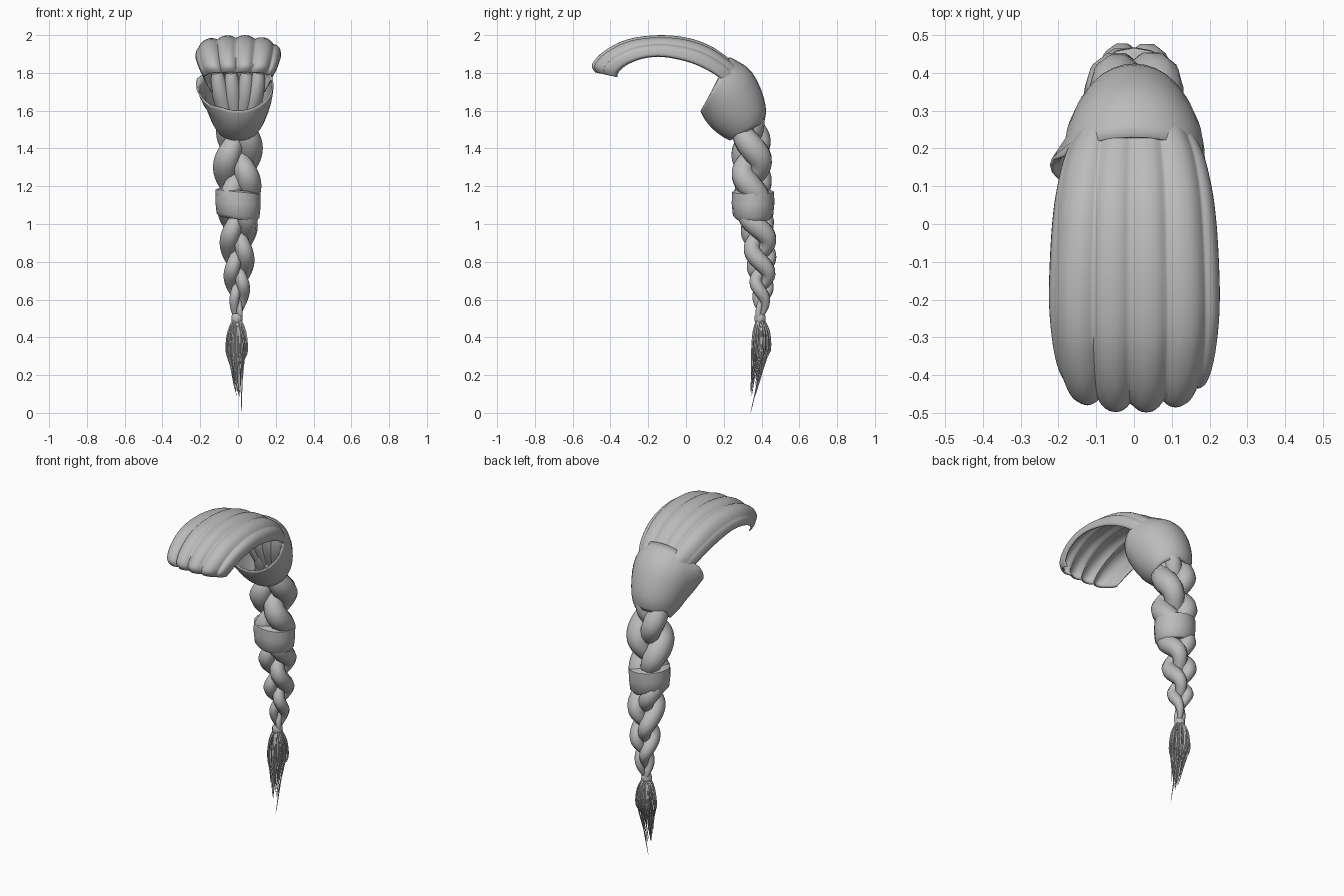
import bpy, bmesh, math, random
from math import sin, cos, pi
from mathutils import Vector

random.seed(4)
cube = bpy.data.objects.get("Cube")
if cube:
    bpy.data.objects.remove(cube)

grey = bpy.data.materials.new("plain_grey")
grey.use_nodes = True
colour = (0.5, 0.5, 0.5, 1)
grey.diffuse_color = colour
grey.node_tree.nodes["Principled BSDF"].inputs["Base Color"].default_value = colour


def spline(keys, t):
    """Smooth interpolation through rows of numbers, t from 0 to 1."""
    n = len(keys) - 1
    i = min(int(t * n), n - 1)
    f = t * n - i
    a, b, c, d = (keys[max(0, min(n, j))] for j in (i - 1, i, i + 1, i + 2))
    return [q + f * ((r - p) / 2 + f * (p - 2.5 * q + 2 * r - s / 2
            + f * (-p + 3 * q - 3 * r + s) / 2)) for p, q, r, s in zip(a, b, c, d)]


def loft(name, rows, closed=True, caps=False, thickness=0.0, angle=45):
    """Skin a list of point rows into one smooth object."""
    bm = bmesh.new()
    grid = [[bm.verts.new(p) for p in row] for row in rows]
    n = len(grid[0])
    for lower, upper in zip(grid, grid[1:]):
        for i in range(n if closed else n - 1):
            j = (i + 1) % n
            bm.faces.new((lower[i], lower[j], upper[j], upper[i]))
    if caps:
        bm.faces.new(grid[0])
        bm.faces.new(grid[-1])
    bmesh.ops.recalc_face_normals(bm, faces=bm.faces)
    mesh = bpy.data.meshes.new(name)
    bm.to_mesh(mesh)
    bm.free()
    mesh.materials.append(grey)
    obj = bpy.data.objects.new(name, mesh)
    bpy.context.collection.objects.link(obj)
    if thickness:
        mod = obj.modifiers.new("thickness", 'SOLIDIFY')
        mod.thickness = thickness
        mod.offset = 0
    bpy.ops.object.select_all(action='DESELECT')
    obj.select_set(True)
    bpy.context.view_layer.objects.active = obj
    bpy.ops.object.shade_smooth_by_angle(angle=math.radians(angle))


def tube(name, path, radii, sides=8):
    """Sweep a tapering round section along a path."""
    rows = []
    for i, p in enumerate(path):
        d = (path[min(i + 1, len(path) - 1)] - path[max(i - 1, 0)]).normalized()
        across = Vector((0, 1, 0)).cross(d).normalized()
        out = d.cross(across)
        rows.append([p + radii[i] * (cos(a) * across + sin(a) * out)
                     for a in (2 * pi * k / sides for k in range(sides))])
    loft(name, rows, caps=True, angle=60)


# Ribbed crown: rows of top y, top z, edge y, edge z, half width
crown_keys = [
    (-.48, 1.805, -.37, 1.78, .178), (-.495, 1.845, -.36, 1.81, .198),
    (-.43, 1.915, -.31, 1.85, .214), (-.31, 1.975, -.22, 1.882, .224),
    (-.15, 1.997, -.12, 1.888, .223), (0, 1.985, 0, 1.865, .216),
    (.12, 1.945, .09, 1.83, .204), (.22, 1.88, .18, 1.775, .18),
    (.31, 1.81, .24, 1.7, .14)]
rows = []
for s in range(33):
    ty, tz, ey, ez, width = spline(crown_keys, s / 32)
    depth = .22 - .13 * s / 32
    row = []
    for k in range(73):
        a = (k / 36 - 1) * pi / 2
        x = math.copysign(abs(sin(a)) ** .9, a)
        drop = 1 - max(cos(a), 0) ** .6
        groove = (1 - abs(cos(pi * (x * 2.2 + .6)))) ** 1.3 * (1 - .6 * drop)
        f = drop + depth * groove
        row.append((x * width * (1 - .04 * groove), ty + (ey - ty) * f, tz + (ez - tz) * f))
    rows.append(row)
loft("ribbed_crown", rows, closed=False, thickness=.006, angle=70)


# Wide wrap at the nape: rows of back y, back z, front y, front z, half width
def wrap_ring(key, sides=28):
    by, bz, fy, fz, width = key
    ring = []
    for k in range(sides):
        a = 2 * pi * k / sides
        c = (1 + cos(a)) / 2
        ring.append(Vector((width * sin(a), fy + (by - fy) * c, fz + (bz - fz) * c)))
    return ring


wrap_keys = [(.23, 1.88, .08, 1.6, .184), (.33, 1.82, .1, 1.56, .18),
             (.39, 1.72, .14, 1.51, .16), (.42, 1.61, .19, 1.47, .13),
             (.41, 1.54, .235, 1.445, .1)]
rows = [wrap_ring(spline(wrap_keys, s / 10)) for s in range(11)]
# Pulled-out fold at the right front of the wrap
for i, row in enumerate(rows[:5]):
    for p in row:
        if p.x < -.1 and p.y < .18:
            p.x -= .035 * (1 - i / 5)
loft("nape_wrap", rows, thickness=.008)

# Hair gathered from under the crown into the braid
for i, x in enumerate((-.11, -.035, .045, .11)):
    keys = [(x, .24, 1.8), (x * .85, .26, 1.7), (x * .5, .31, 1.57), (x * .3, .34, 1.45)]
    path = [Vector(spline(keys, t / 10)) for t in range(11)]
    tube(f"gathered_lock_{i + 1}", path, [.03 + .018 * sin(pi * t / 10) for t in range(11)])

# Three-strand braid: rows of height, centre y, half width, half depth
braid_keys = [(1.66, .32, .07, .045), (1.46, .345, .112, .085), (1.28, .348, .117, .095),
              (1.1, .358, .1, .085), (.94, .385, .09, .092), (.78, .398, .075, .08),
              (.64, .403, .056, .058), (.5, .395, .022, .022)]
for strand in range(3):
    path, radii = [], []
    for k in range(81):
        t = k / 80
        z, y, w, d = spline(braid_keys, t)
        phase = 2 * pi * (t * 1.85 + .1 * t * t + strand / 3 - .01)
        swell = 1 + .14 * cos(2 * phase)
        path.append(Vector((w * .52 * cos(phase), y + d * .5 * sin(2 * phase), z)))
        radii.append(w * .53 * swell)
    tube(f"braid_strand_{strand + 1}", path, radii, sides=10)


# Tilted cuff round the middle of the braid
def cuff_ring(z, grow):
    return [Vector((.118 * grow * cos(a), .355 + .111 * grow * sin(a),
                    z - .012 * cos(a))) for a in (2 * pi * k / 16 for k in range(16))]


cuff_keys = ((1.18, .82), (1.17, 1), (1.11, 1.02), (1.045, .96), (1.025, .8))
loft("braid_cuff", [cuff_ring(z, grow) for z, grow in cuff_keys], caps=True)

# Small tie above the tassel
tie_keys = ((.525, .02), (.515, .029), (.49, .03), (.475, .022))
loft("tassel_tie", [[Vector((r * cos(a) - .005, .392 + r * sin(a), z))
                     for a in (2 * pi * k / 12 for k in range(12))]
                    for z, r in tie_keys], caps=True)

# Fine tassel strands, bulging out then drawn to a point
for i in range(40):
    a = i * 2.4
    spread = math.sqrt(random.uniform(.3, 1.1))
    end = 0 if i == 0 else random.uniform(.08, .26)
    ox, oy = .057 * spread * cos(a), .057 * spread * sin(a)
    tip = .15 + end * 1.8
    keys = [(ox * .25 - .005, .392 + oy * .25, .5), (ox * .8 - .005, .397 + oy * .85, .43),
            (ox - .005, .395 + oy, .33), (ox * .65 - .004, .378 + oy * .65, (.33 + end) / 2),
            (.018 if i == 0 else ox * tip, .342 + end * .14 + oy * tip, end)]
    path = [Vector(spline(keys, t / 12)) for t in range(13)]
    tube(f"tassel_strand_{i + 1}", path,
         [.0064 * (1 - t / 12) ** .6 + .0006 for t in range(13)], sides=5)
